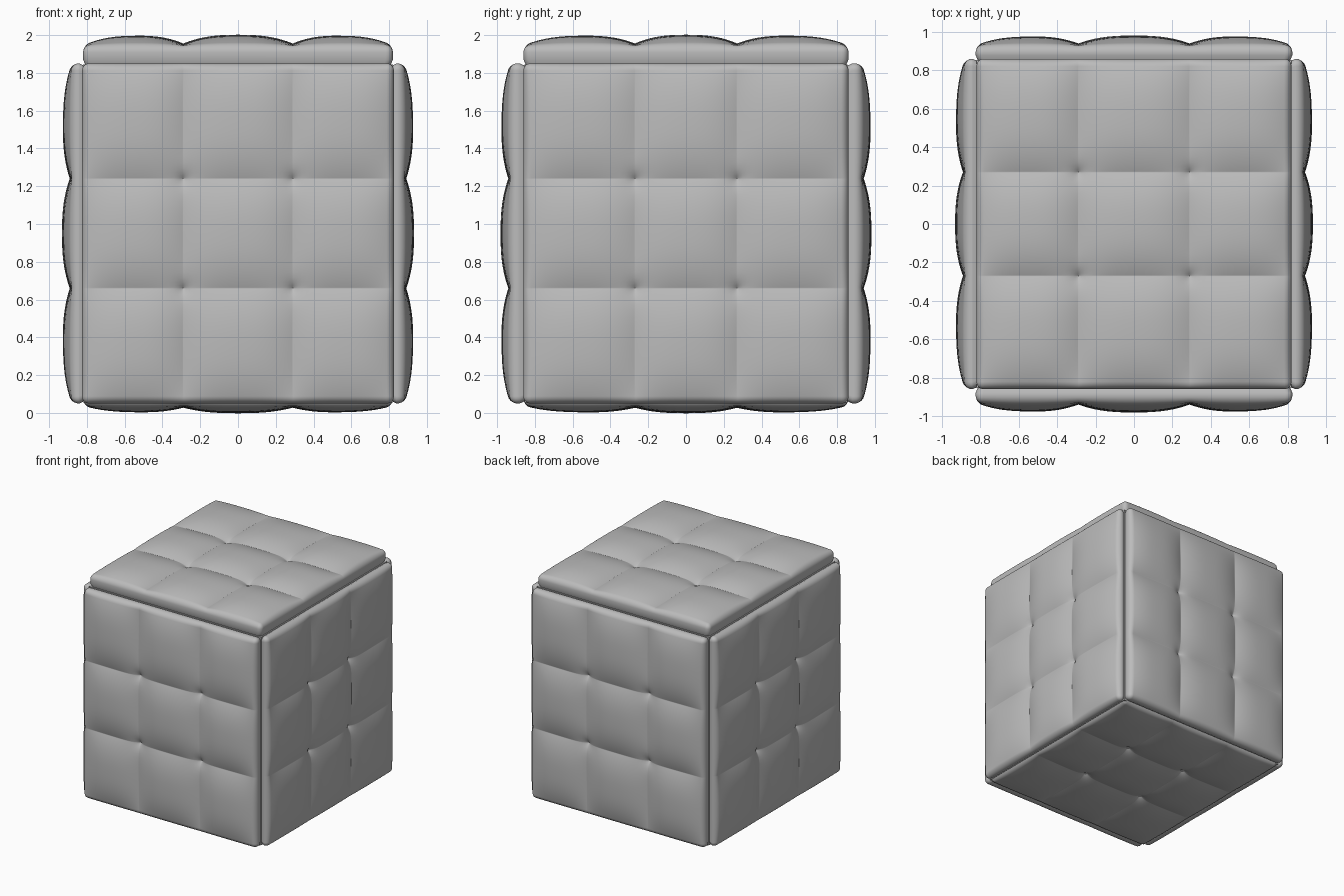
import bpy, bmesh, math
from mathutils import Vector

cube = bpy.data.objects.get("Cube")
if cube:
    bpy.data.objects.remove(cube, do_unlink=True)

grey = bpy.data.materials.new("grey_upholstery")
grey.use_nodes = True
GREY = (0.5, 0.5, 0.5, 1)
grey.diffuse_color = GREY
grey.node_tree.nodes["Principled BSDF"].inputs["Base Color"].default_value = GREY

CENTRE = Vector((0, 0, 0.95))
RIM = 0.035      # radius of the rounded cushion edge
STEPS = 20       # grid steps per tufted cell


def stations(half, groove):
    """Grid coordinates, dense at the creases and round the rim."""
    marks = [-half + RIM, -groove, groove, half - RIM]
    vals = [half - RIM + RIM * math.sin(math.pi / 2 * k / 6) for k in range(1, 7)]
    vals += [-v for v in vals]
    for a, b in zip(marks, marks[1:]):
        vals += [a + (b - a) * (1 - math.cos(math.pi * k / STEPS)) / 2 for k in range(STEPS)]
    return sorted(vals + [marks[-1]])


def puff(x, half, groove):
    """Pillow profile: zero at the creases and edges, one in each cell middle."""
    if abs(x) < groove:
        t = abs(x) / groove
    else:
        t = abs(2 * (abs(x) - groove) / (half - groove) - 1)
    return 1 - min(t, 1) ** 2.6


def finish(name, bm):
    mesh = bpy.data.meshes.new(name)
    bmesh.ops.recalc_face_normals(bm, faces=bm.faces[:])
    bm.to_mesh(mesh)
    bm.free()
    mesh.materials.append(grey)
    obj = bpy.data.objects.new(name, mesh)
    bpy.context.collection.objects.link(obj)
    return obj


def cushion(name, u, v, n, hu, hv, gu, gv, base, rim, bulge):
    u, v, n = Vector(u), Vector(v), Vector(n)
    bm = bmesh.new()

    def point(x, y):
        # rounded corners and rim
        ex = max(abs(x) - hu + RIM, 0)
        ey = max(abs(y) - hv + RIM, 0)
        e = max(ex, ey)
        h = rim - RIM + math.sqrt(max(RIM ** 2 - e ** 2, 0))
        # tufted bulge, overall dome and pulled-in buttons
        h += 0.012 * (1 - (x / hu) ** 2) * (1 - (y / hv) ** 2)
        h += bulge * puff(x, hu, gu) * puff(y, hv, gv)
        h -= 0.04 * math.exp(-math.hypot(abs(x) - gu, abs(y) - gv) / 0.04)
        if ex and ey:
            s = e / math.hypot(ex, ey)
            x = math.copysign(hu - RIM + ex * s, x)
            y = math.copysign(hv - RIM + ey * s, y)
        return CENTRE + u * x + v * y + n * h

    rows = [[bm.verts.new(point(x, y)) for x in stations(hu, gu)] for y in stations(hv, gv)]
    for r0, r1 in zip(rows, rows[1:]):
        for i in range(len(r0) - 1):
            bm.faces.new((r0[i], r0[i + 1], r1[i + 1], r1[i]))

    # skirt down to the seam, tucked in slightly
    for level, tuck in ((base + 0.03, 1.0), (base, 0.985)):
        border = [e for e in bm.edges if e.is_boundary]
        new = bmesh.ops.extrude_edge_only(bm, edges=border)["geom"]
        for p in [g for g in new if isinstance(g, bmesh.types.BMVert)]:
            d = p.co - CENTRE
            p.co = CENTRE + (d - n * d.dot(n)) * tuck + n * level
    bmesh.ops.holes_fill(bm, edges=[e for e in bm.edges if e.is_boundary], sides=0)
    obj = finish(name, bm)
    bpy.ops.object.select_all(action="DESELECT")
    obj.select_set(True)
    bpy.context.view_layer.objects.active = obj
    bpy.ops.object.shade_smooth_by_angle(angle=math.radians(55))


X, Y, Z = (1, 0, 0), (0, 1, 0), (0, 0, 1)

# side, front and back cushions
for side, sx in (("left", 1), ("right", -1)):
    cushion(side + "_cushion", Y, Z, (sx, 0, 0), 0.86, 0.9, 0.27, 0.29, 0.81, 0.88, 0.04)
for side, sy in (("front", -1), ("back", 1)):
    cushion(side + "_cushion", X, Z, (0, sy, 0), 0.825, 0.9, 0.29, 0.29, 0.85, 0.93, 0.04)

# seat and underside cushions
cushion("top_cushion", X, Y, Z, 0.82, 0.86, 0.29, 0.27, 0.89, 0.995, 0.045)
cushion("bottom_cushion", X, Y, (0, 0, -1), 0.82, 0.86, 0.29, 0.27, 0.85, 0.912, 0.028)

# inner box behind the seams
core = bmesh.new()
bmesh.ops.create_cube(core, size=1)
for p in core.verts:
    p.co = CENTRE + Vector((p.co.x * 1.64, p.co.y * 1.71, p.co.z * 1.79))
finish("inner_box", core)
